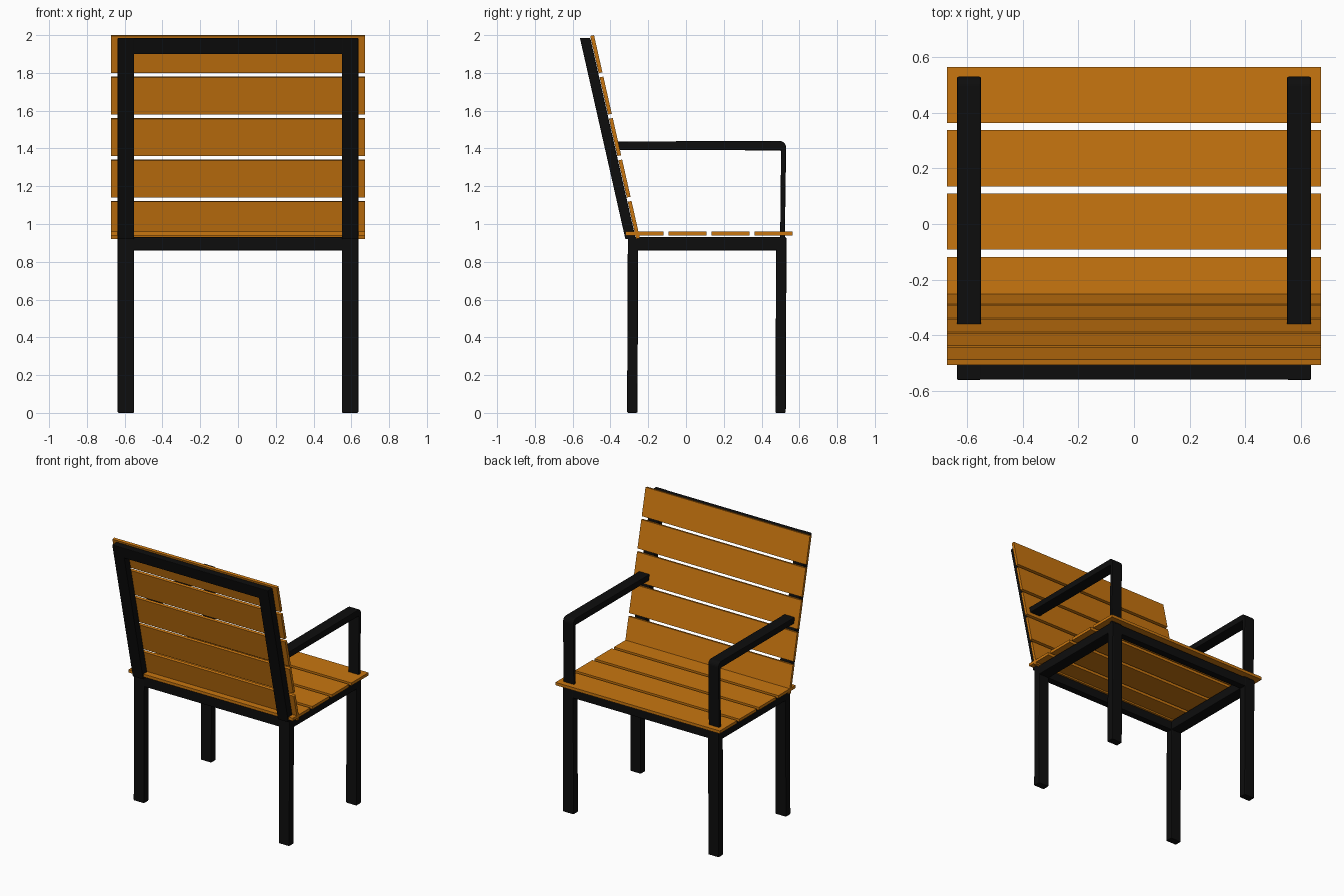
import bpy, bmesh
from math import sin, cos, pi

if "Cube" in bpy.data.objects:
    bpy.data.objects.remove(bpy.data.objects["Cube"])


def material(name, color):
    m = bpy.data.materials.new(name)
    m.diffuse_color = color
    m.use_nodes = True
    m.node_tree.nodes["Principled BSDF"].inputs["Base Color"].default_value = m.diffuse_color
    return m


BLACK = material("black_metal", (0.004, 0.004, 0.004, 1))
WOOD = material("orange_wood", (0.58, 0.18, 0.005, 1))


def prism(name, profile, x0, x1, mat, bevel=0.0):
    """Extrude a (y, z) profile along x."""
    bm = bmesh.new()
    face = bm.faces.new([bm.verts.new((x0, y, z)) for y, z in profile])
    ext = bmesh.ops.extrude_face_region(bm, geom=[face])
    verts = [g for g in ext["geom"] if isinstance(g, bmesh.types.BMVert)]
    bmesh.ops.translate(bm, verts=verts, vec=(x1 - x0, 0, 0))
    bmesh.ops.recalc_face_normals(bm, faces=bm.faces)
    mesh = bpy.data.meshes.new(name)
    bm.to_mesh(mesh)
    bm.free()
    ob = bpy.data.objects.new(name, mesh)
    bpy.context.collection.objects.link(ob)
    mesh.materials.append(mat)
    if bevel:
        mod = ob.modifiers.new("soft_edges", "BEVEL")
        mod.width, mod.segments = bevel, 2
    return ob


def rect(y0, y1, z0, z1):
    return [(y0, z0), (y1, z0), (y1, z1), (y0, z1)]


def lean(z0, z1, y_top, depth, cut=0.0):
    """Profile following the reclined back; y_top is its front at z = 2."""
    f = lambda z: y_top + 0.226 * (2.0 - z)
    return [(f(z0) - depth, z0 - cut), (f(z0), z0), (f(z1), z1), (f(z1) - depth, z1 - cut)]


XI, XO = 0.55, 0.637
R = 0.035
arc = [(0.53 - R + R * cos(a), 1.44 - R + R * sin(a))
       for a in [i * pi / 12 for i in range(7)]]
arm_profile = [(0.498, 0.92), (0.523, 0.92)] + arc + [(-0.365, 1.437), (-0.365, 1.392), (0.503, 1.39)]

# Side parts: legs, rails, back posts and arms on both sides
for side, s in (("left", -1), ("right", 1)):
    x0, x1 = sorted((s * XI, s * XO))
    prism("front_leg_" + side, [(0.473, 0), (0.528, 0), (0.532, 0.93), (0.477, 0.93)], x0, x1, BLACK, 0.006)
    prism("back_leg_" + side, [(-0.312, 0), (-0.257, 0), (-0.253, 0.93), (-0.308, 0.93)], x0, x1, BLACK, 0.006)
    prism("seat_rail_" + side, rect(-0.27, 0.49, 0.86, 0.93), x0, x1, BLACK, 0.006)
    prism("back_post_" + side, lean(0.92, 1.985, -0.51, 0.055), x0, x1, BLACK, 0.004)
    prism("armrest_" + side, arm_profile, x0, x1, BLACK, 0.006)

# Cross rails
prism("seat_rail_front", rect(0.477, 0.53, 0.86, 0.93), -0.57, 0.57, BLACK, 0.006)
prism("seat_rail_back", rect(-0.308, -0.255, 0.86, 0.93), -0.57, 0.57, BLACK, 0.006)
prism("back_top_rail", lean(1.90, 1.984, -0.51, 0.054), -0.57, 0.57, BLACK, 0.004)

# Wooden slats
for i in range(4):
    y = -0.32 + i * 0.2277
    prism(f"seat_slat_{i + 1}", rect(y, y + 0.202, 0.939, 0.96), -0.672, 0.672, WOOD)
for i in range(5):
    z = 0.925 + i * 0.2195
    prism(f"back_slat_{i + 1}", lean(z, z + 0.197, -0.487, 0.02, 0.004), -0.672, 0.672, WOOD)
